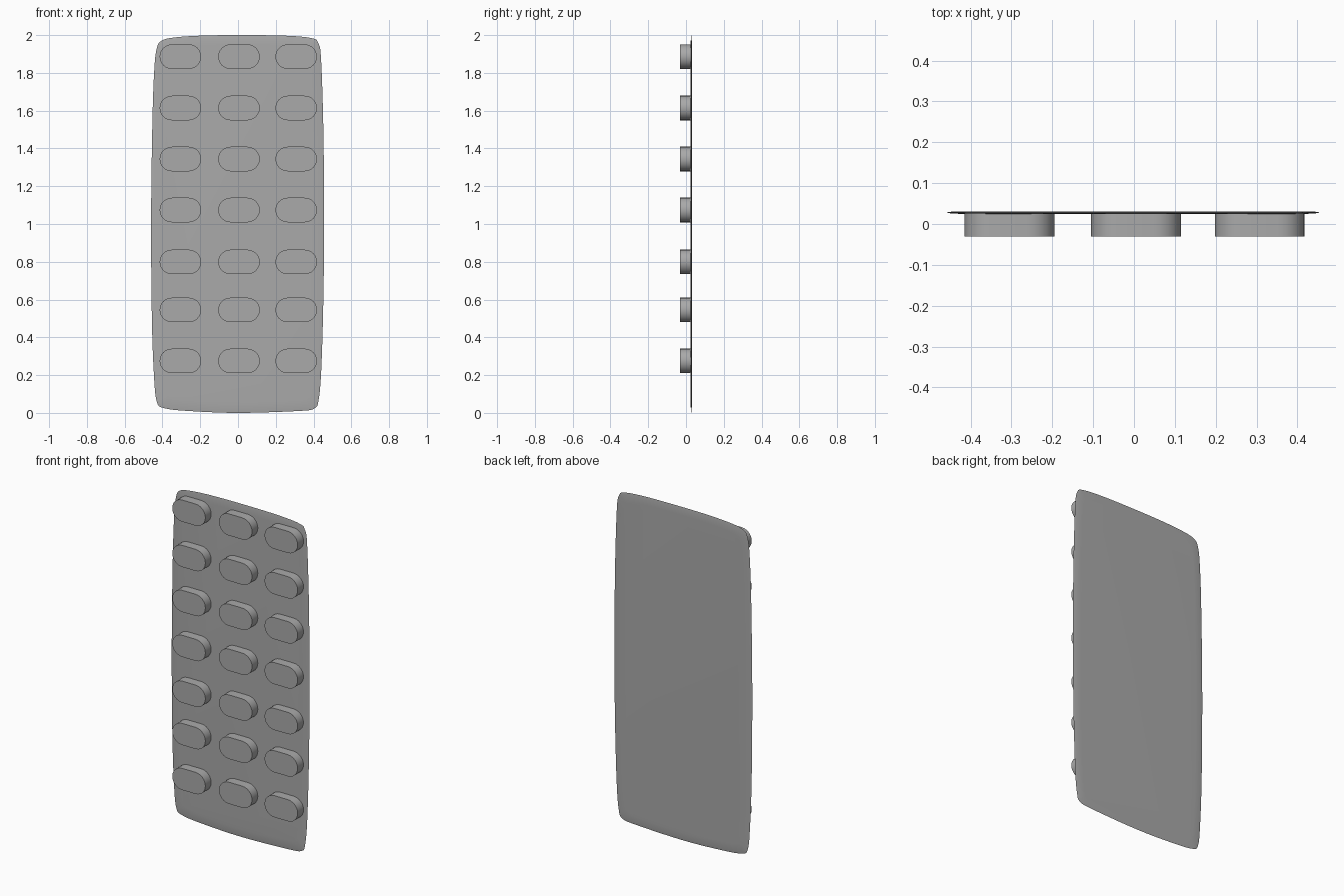
import bpy, bmesh, math
from mathutils import Vector

cube = bpy.data.objects.get("Cube")
if cube:
    bpy.data.objects.remove(cube, do_unlink=True)

GREY = 0.4
grey = bpy.data.materials.new("plain_grey")
grey.use_nodes = True
grey.diffuse_color = (GREY, GREY, GREY, 1)
grey.node_tree.nodes["Principled BSDF"].inputs["Base Color"].default_value = (GREY, GREY, GREY, 1)


def smooth_loop(points, steps=5):
    """Closed Catmull-Rom curve through the points."""
    n, out = len(points), []
    for i in range(n):
        a, b, c, d = (Vector(points[(i + k) % n]) for k in (-1, 0, 1, 2))
        for s in range(steps):
            t = s / steps
            out.append(0.5 * (2 * b + (c - a) * t + (2 * a - 5 * b + 4 * c - d) * t ** 2
                              + (3 * b - a - 3 * c + d) * t ** 3))
    return out


def capsule(half_length, radius, arc_steps=12):
    """Flat-sided oval with round ends."""
    straight = half_length - radius
    out = []
    for side in (1, -1):
        for i in range(arc_steps + 1):
            a = side * math.pi / 2 * (2 * i / arc_steps - 1) if side > 0 else \
                math.pi / 2 + math.pi * i / arc_steps
            out.append((side * straight + radius * math.cos(a), radius * math.sin(a)))
    return out


def loft(name, rings, location=(0, 0, 0), angle=30):
    """Join matching (x, y, z) loops and cap both ends."""
    bm = bmesh.new()
    loops = [[bm.verts.new(p) for p in ring] for ring in rings]
    for r0, r1 in zip(loops, loops[1:]):
        for i in range(len(r0)):
            j = (i + 1) % len(r0)
            bm.faces.new((r0[i], r0[j], r1[j], r1[i]))
    bm.faces.new(loops[0])
    bm.faces.new(loops[-1])
    bmesh.ops.recalc_face_normals(bm, faces=bm.faces)
    mesh = bpy.data.meshes.new(name)
    bm.to_mesh(mesh)
    bm.free()
    mesh.materials.append(grey)
    obj = bpy.data.objects.new(name, mesh)
    obj.location = location
    bpy.context.collection.objects.link(obj)
    bpy.ops.object.select_all(action="DESELECT")
    obj.select_set(True)
    bpy.context.view_layer.objects.active = obj
    bpy.ops.object.shade_smooth_by_angle(angle=math.radians(angle))
    return obj


# Thin backing sheet with softly bulging sides and a tapered rim
outline = smooth_loop([
    (-.43, 1.93), (-.405, 1.97), (-.34, 1.987), (-.2, 1.997), (0, 2), (.25, 1.997),
    (.39, 1.984), (.425, 1.957), (.44, 1.87), (.452, 1.5), (.456, 1.02), (.452, .6),
    (.441, .23), (.427, .07), (.405, .024), (.32, .01), (0, 0), (-.26, .01),
    (-.39, .025), (-.43, .06), (-.445, .2), (-.456, .5), (-.46, 1.02), (-.453, 1.55),
    (-.443, 1.82)])


def sheet_ring(y, inset):
    return [(p.x * (1 - inset / .46), y, 1 + (p.y - 1) * (1 - inset)) for p in outline]


loft("backing_sheet", [
    sheet_ring(.024, .05), sheet_ring(.026, .012), sheet_ring(.028, 0),
    sheet_ring(.03, .012), sheet_ring(.031, .05)], angle=60)

# Grid of raised pockets on the front
pocket = capsule(.11, .065)
rows = (1.886, 1.614, 1.344, 1.074, .799, .545, .275)
columns = {"right": -.305, "middle": .005, "left": .308}
for number, z in enumerate(rows, 1):
    for side, x in columns.items():
        loft(f"pocket_{side}_{number}",
             [[(px, y, pz) for px, pz in pocket] for y in (-.031, .026)],
             location=(x, 0, z))
